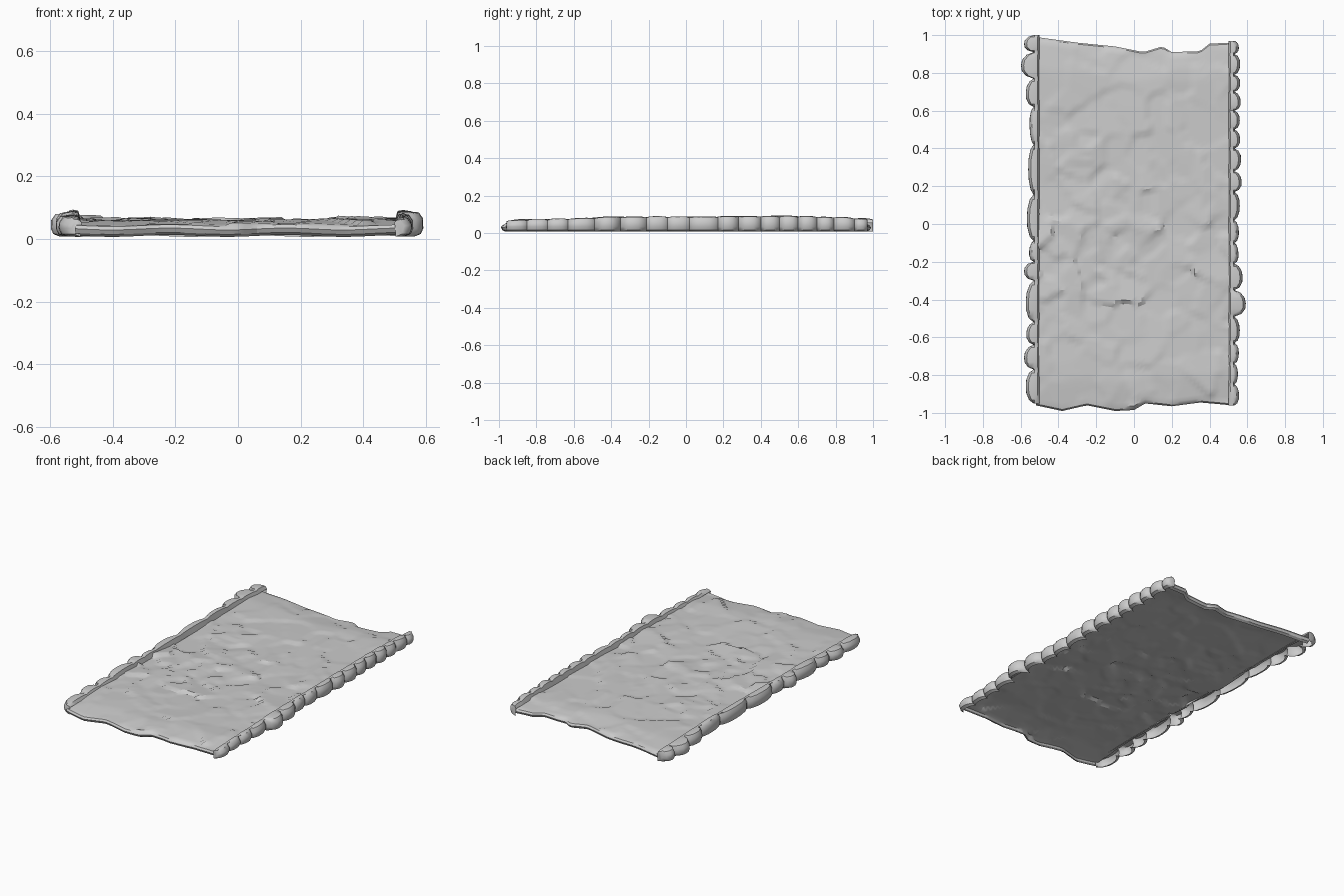
import bpy, bmesh, math, random
from mathutils import Vector
from mathutils.kdtree import KDTree

if "Cube" in bpy.data.objects:
    bpy.data.objects.remove(bpy.data.objects["Cube"])

random.seed(7)


def lerp_table(table, t):
    """Linear interpolation in a list of (t, value) sorted by t."""
    if t <= table[0][0]:
        return table[0][1]
    for (a, va), (b, vb) in zip(table, table[1:]):
        if t <= b:
            return va + (vb - va) * (t - a) / (b - a)
    return table[-1][1]


def loft(name, rows, angle=28, flip=False, caps=False):
    """Skin a list of equal-length point rows into a smooth shaded sheet."""
    bm = bmesh.new()
    grid = [[bm.verts.new(p) for p in row] for row in rows]
    for r0, r1 in zip(grid, grid[1:]):
        for i in range(len(r0) - 1):
            q = [r0[i], r0[i + 1], r1[i + 1], r1[i]]
            bm.faces.new(q[::-1] if flip else q)
    if caps:
        bm.faces.new(grid[0] if flip else grid[0][::-1])
        bm.faces.new(grid[-1][::-1] if flip else grid[-1])
    me = bpy.data.meshes.new(name)
    bm.to_mesh(me)
    bm.free()
    ob = bpy.data.objects.new(name, me)
    bpy.context.collection.objects.link(ob)
    bpy.ops.object.select_all(action='DESELECT')
    ob.select_set(True)
    bpy.context.view_layer.objects.active = ob
    bpy.ops.object.shade_smooth_by_angle(angle=math.radians(angle))
    return ob


# Worn paving: irregular tilted stones, stronger in the middle of the road
SEEDS = []
tree = KDTree(150)
for i in range(150):
    p = Vector((random.uniform(-.55, .55), random.uniform(-1, 1), 0))
    if i < 50:
        p.y = random.gauss(0, .35)
    strength = 0.45 + 0.55 * math.exp(-(p.y / .55) ** 2)
    SEEDS.append((p, random.uniform(-.006, .006) * strength,
                  Vector((random.gauss(0, .05), random.gauss(0, .05), 0)) * strength))
    tree.insert(p, i)
tree.balance()


def paving_z(x, y):
    p = Vector((x + .01 * math.sin(23 * y), y + .01 * math.sin(19 * x), 0))
    seed, off, tilt = SEEDS[tree.find(p)[1]]
    return .060 + off + tilt.dot(p - seed) + .002 * math.sin(5 * x + 1) * math.sin(4 * y)


BACK = [(-.52, .99), (-.3, .96), (-.1, .94), (.05, .91), (.15, .94),
        (.2, .91), (.35, .915), (.4, .955), (.52, .96)]
FRONT = [(-.52, -.96), (-.38, -.99), (-.25, -.96), (-.1, -.99), (0, -.985),
         (.06, -.95), (.2, -.965), (.35, -.945), (.52, -.96)]
NX, NY = 52, 90
xs = [-.52 + 1.04 * i / NX for i in range(NX + 1)]
rows = []


def end_rows(table, s):
    """Rounded wall at a ragged road end, listed from the ground upwards."""
    out = []
    for inset, z in ((.025, .010), (.008, .018), (0, .032), (.008, .043)):
        out.append([(x, lerp_table(table, x) - s * inset,
                     z + .003 * math.sin(17 * x + s)) for x in xs])
    return out


rows += end_rows(FRONT, -1)
for j in range(NY + 1):
    t = j / NY
    row = []
    for x in xs:
        y0, y1 = lerp_table(FRONT, x) + .022, lerp_table(BACK, x) - .022
        y = y0 + (y1 - y0) * t
        edge = min(1, min(t, 1 - t) * 14)
        row.append((x, y, paving_z(x, y) - .012 * (1 - edge)))
    rows.append(row)
rows += end_rows(BACK, 1)[::-1]
loft("road_surface", rows)

# Kerb stones: (joint positions along y, outermost x of each stone)
LEFT_Y = [-.95, -.77, -.64, -.52, -.30, -.20, -.09, .155, .42, .62, .77, .91, 1.0]
LEFT_X = [.573, .582, .57, .573, .582, .555, .567, .56, .553, .573, .598, .582]
RIGHT_Y = [-.96, -.85, -.74, -.63, -.49, -.35, -.21, -.10, .02, .17, .28,
           .40, .50, .60, .70, .79, .90, .97]
RIGHT_X = [.556, .55, .555, .56, .592, .575, .553, .555, .56, .57, .567,
           .562, .56, .565, .562, .562, .555]
TOP = [(-1, .066), (-.9, .072), (-.6, .078), (-.4, .087), (0, .090),
       (.5, .092), (.8, .086), (1, .076)]


def kerb(name, side, joints, outs):
    rows = []
    for k, out in enumerate(outs):
        a, b = joints[k], joints[k + 1]
        lift = random.uniform(-.003, .003)
        skew = random.uniform(-.006, .006)
        for t in (.0, .1, .3, .5, .7, .9, 1.0):
            if t == 0 and k > 0:
                continue                      # joint shared with last stone
            bulge = {0: 0, .1: .6, .3: .95, .5: 1, .7: .92, .9: .55, 1: 0}[t]
            y = a + (b - a) * t
            x = .532 + (out - .532) * bulge + skew * (t - .5) * bulge
            h = lerp_table(TOP, y) + lift * bulge - .005 * (1 - bulge)
            prof = ((x - .028, .008), (x - .008, .016), (x, .034), (x - .001, h - .022),
                    (x - .014, h - .003), (.527, h), (.508 + .003 * bulge, h - .003),
                    (.500, .054))
            rows.append([(side * px, y, pz) for px, pz in prof])
    return loft(name, rows, 40, flip=side > 0, caps=True)


kerb("left_kerb", -1, LEFT_Y, LEFT_X)
kerb("right_kerb", 1, RIGHT_Y, RIGHT_X)
